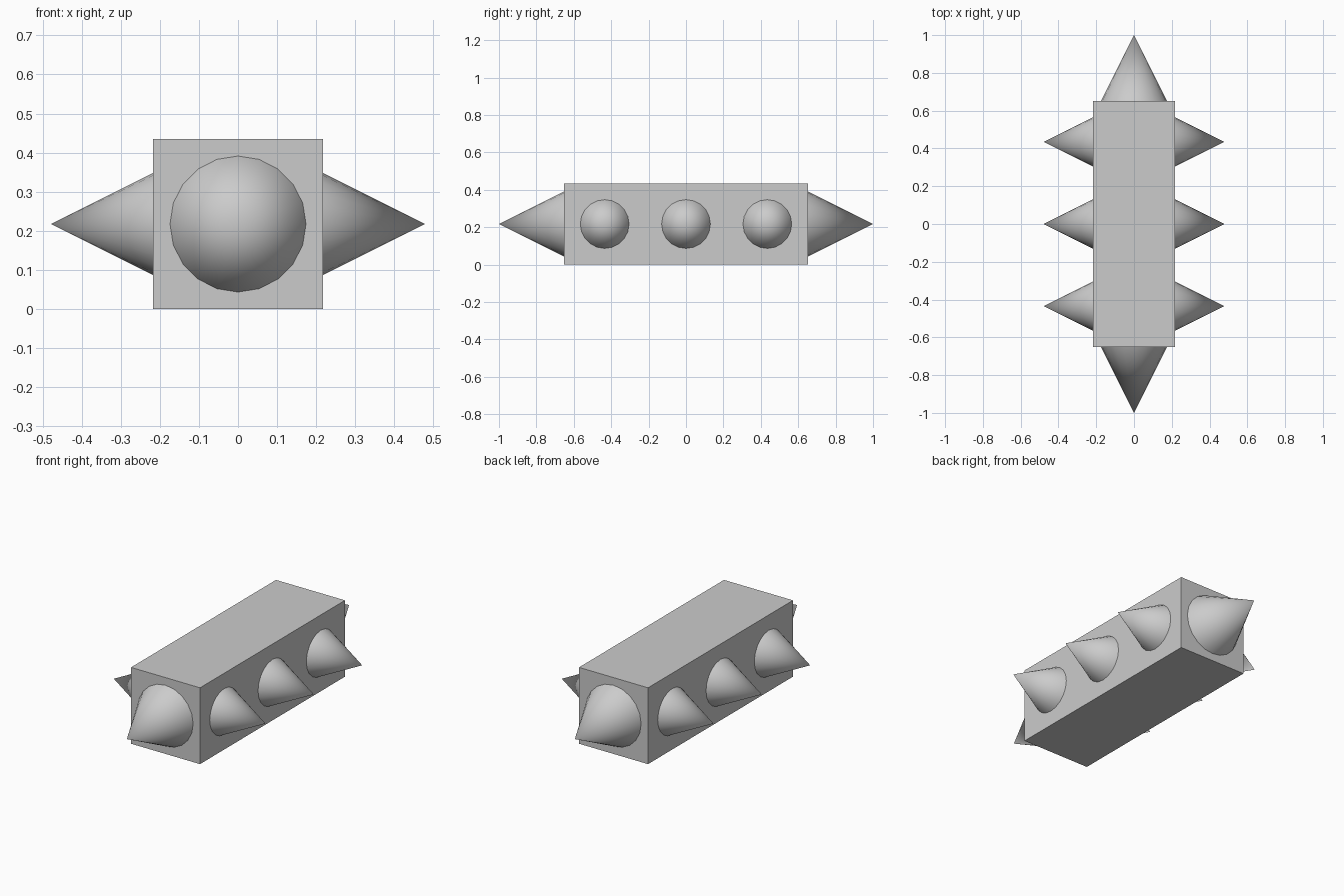
import bpy
from mathutils import Vector

if "Cube" in bpy.data.objects:
    bpy.data.objects.remove(bpy.data.objects["Cube"])

W, L = 0.2174, 0.6522   # half width and half length of the block
MID = W                 # height of the spike axes


def spike(name, base, direction, radius):
    """Smooth 20-sided cone standing on a block face, twice as tall as its radius."""
    d = Vector(direction)
    bpy.ops.mesh.primitive_cone_add(
        vertices=20, radius1=radius, radius2=0, depth=2 * radius, end_fill_type='NOTHING',
        location=Vector(base) + d * radius,
        rotation=d.to_track_quat('Z', 'Y').to_euler())
    bpy.context.object.name = name
    bpy.ops.object.shade_smooth_by_angle()


# Block body
bpy.ops.mesh.primitive_cube_add(size=2, location=(0, 0, MID))
body = bpy.context.object
body.name = "body"
body.scale = (W, L, MID)
bpy.ops.object.transform_apply(location=False, rotation=False, scale=True)

# Large spikes on both ends
for s, label in ((-1, "front"), (1, "back")):
    spike(f"{label}_spike", (0, s * L, MID), (0, s, 0), 0.174)

# Three smaller spikes along each long side
for s, label in ((-1, "left"), (1, "right")):
    for i in (-1, 0, 1):
        spike(f"{label}_spike_{i + 2}", (s * W, i * 2 * W, MID), (s, 0, 0), 0.1304)
